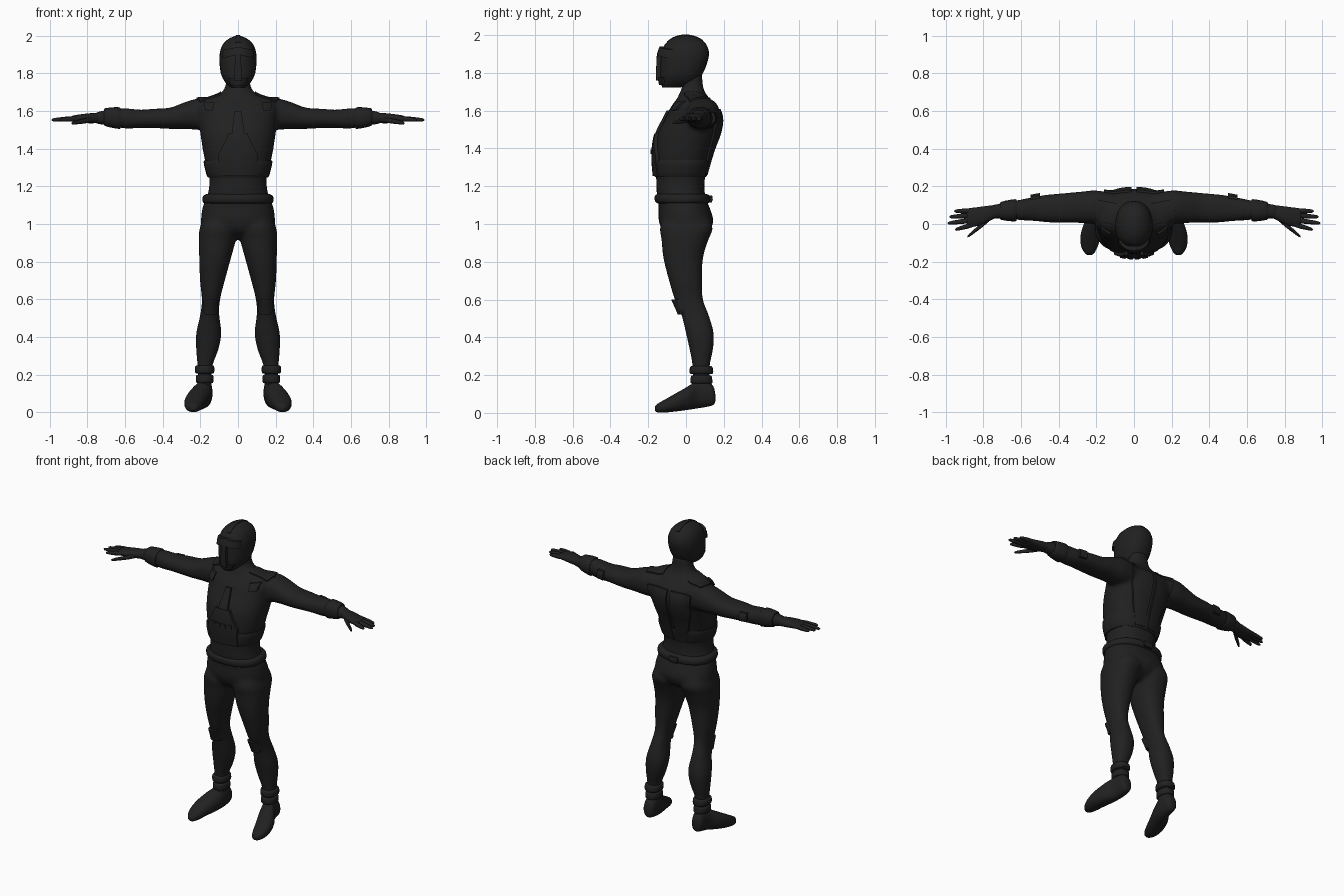
import bpy, bmesh, math
from mathutils import Vector
from mathutils.bvhtree import BVHTree

if "Cube" in bpy.data.objects:
    bpy.data.objects.remove(bpy.data.objects["Cube"])

COLOR = (0.015, 0.015, 0.015, 1)
suit = bpy.data.materials.new("charcoal_suit")
suit.use_nodes = True
suit.diffuse_color = COLOR
suit.node_tree.nodes["Principled BSDF"].inputs["Base Color"].default_value = COLOR


def finish(name, bm, angle=40):
    """Turn a bmesh into a smooth-shaded object."""
    bmesh.ops.recalc_face_normals(bm, faces=bm.faces)
    mesh = bpy.data.meshes.new(name)
    bm.to_mesh(mesh)
    bm.free()
    mesh.materials.append(suit)
    obj = bpy.data.objects.new(name, mesh)
    bpy.context.collection.objects.link(obj)
    bpy.ops.object.select_all(action='DESELECT')
    obj.select_set(True)
    bpy.context.view_layer.objects.active = obj
    bpy.ops.object.shade_smooth_by_angle(angle=math.radians(angle))
    return obj


def smooth_rings(rings, steps):
    """Catmull-Rom interpolation between the given rings."""
    out = []
    for i in range(len(rings) - 1):
        quad = [rings[max(i - 1, 0)], rings[i], rings[i + 1],
                rings[min(i + 2, len(rings) - 1)]]
        for s in range(steps):
            t = s / steps
            out.append([b + t / 2 * (c - a + t * (2 * a - 5 * b + 4 * c - d
                        + t * (3 * (b - c) + d - a))) for a, b, c, d in zip(*quad)])
    return out + [rings[-1]]


def loft(bm, axis, rings, side=1, steps=3, sides=28, power=0.88):
    """Rings are (position, low, high, low, high) across the other two axes."""
    def rounded(v):
        return math.copysign(abs(v) ** power, v)
    loops = []
    for pos, a0, a1, b0, b1 in smooth_rings(rings, steps):
        loop = []
        for k in range(sides):
            ang = math.tau * k / sides
            a = (a0 + a1) / 2 + (a1 - a0) / 2 * rounded(math.cos(ang))
            b = (b0 + b1) / 2 + (b1 - b0) / 2 * rounded(math.sin(ang))
            x, y, z = {'x': (pos, a, b), 'y': (a, pos, b), 'z': (a, b, pos)}[axis]
            loop.append(bm.verts.new((x * side, y, z)))
        loops.append(loop)
    for low, high in zip(loops, loops[1:]):
        for k in range(sides):
            n = (k + 1) % sides
            bm.faces.new((low[k], low[n], high[n], high[k]))
    bm.faces.new(loops[0])
    bm.faces.new(loops[-1])


def centred(rows):
    return [(z, -w, w, y0, y1) for z, w, y0, y1 in rows]


def lofted(name, axis, rings, side=1, steps=3):
    bm = bmesh.new()
    loft(bm, axis, rings, side, steps)
    return finish(name, bm)


def surface_of(obj):
    return BVHTree.FromObject(obj, bpy.context.evaluated_depsgraph_get())


VIEWS = {'front': (lambda u, v: Vector((u, -1, v)), Vector((0, 1, 0))),
         'back': (lambda u, v: Vector((u, 1, v)), Vector((0, -1, 0))),
         'top': (lambda u, v: Vector((u, v, 3)), Vector((0, 0, -1)))}


def plate(name, target, view, outline, thick, side=1, cell=0.016):
    """Drape a flat outline onto a surface and thicken it outward."""
    place, ray = VIEWS[view]
    bm = bmesh.new()
    bm.faces.new([bm.verts.new((u * side, v, 0)) for u, v in outline])
    for axis in (0, 1):
        values = [p[axis] * (side if axis == 0 else 1) for p in outline]
        normal = Vector((1 - axis, axis, 0))
        cuts = int((max(values) - min(values)) / cell)
        for i in range(1, cuts + 1):
            bmesh.ops.bisect_plane(bm, geom=bm.verts[:] + bm.edges[:] + bm.faces[:],
                                   plane_co=normal * (min(values) + i * cell),
                                   plane_no=normal)
    missed = []
    for vert in bm.verts:
        hit = target.ray_cast(place(vert.co.x, vert.co.y), ray)[0]
        if hit is None:
            missed.append(vert)
        else:
            vert.co = hit + ray * 0.004
    bmesh.ops.delete(bm, geom=missed, context='VERTS')
    new = bmesh.ops.extrude_face_region(bm, geom=bm.faces[:])["geom"]
    for item in new:
        if isinstance(item, bmesh.types.BMVert):
            item.co -= ray * (thick + 0.004)
    return finish(name, bm, 35)


def box(u0, u1, v0, v1):
    return [(u0, v0), (u1, v0), (u1, v1), (u0, v1)]


# Body: torso, arms and legs fused into one skin
TORSO = centred([
    (.92, .06, -.06, .06), (.96, .18, -.12, .12), (1.02, .197, -.145, .145),
    (1.1, .185, -.145, .12), (1.16, .16, -.155, .1), (1.24, .152, -.158, .1),
    (1.32, .172, -.165, .12), (1.4, .188, -.165, .145), (1.48, .2, -.15, .175),
    (1.56, .21, -.11, .187), (1.62, .215, -.08, .165), (1.66, .18, -.05, .13),
    (1.69, .1, -.035, .105), (1.73, .068, -.02, .09), (1.8, .06, -.02, .085)])
ARM = [(.08, 0, .16, 1.5, 1.66), (.2, 0, .178, 1.5, 1.668), (.28, .005, .172, 1.505, 1.648),
       (.36, .008, .165, 1.505, 1.618), (.45, .008, .157, 1.51, 1.612),
       (.52, .015, .147, 1.51, 1.607), (.6, .02, .13, 1.507, 1.615),
       (.68, .03, .115, 1.522, 1.61), (.76, .025, .1, 1.533, 1.592)]
LEG = [(1.06, .02, .17, -.11, .11), (.98, 0, .203, -.138, .142), (.92, .01, .208, -.13, .12),
       (.82, .037, .206, -.12, .09), (.7, .07, .202, -.09, .085), (.6, .095, .192, -.06, .09),
       (.52, .1, .2, -.025, .12), (.42, .088, .222, 0, .147), (.33, .105, .222, .02, .142),
       (.24, .137, .215, .035, .125), (.12, .14, .212, .03, .135)]
bm = bmesh.new()
loft(bm, 'z', TORSO)
for s in (1, -1):
    loft(bm, 'x', ARM, s)
    loft(bm, 'z', LEG, s)
body = finish("body", bm)
remesh = body.modifiers.new("fuse", 'REMESH')
remesh.mode = 'VOXEL'
remesh.voxel_size = 0.011
remesh.use_smooth_shade = True
relax = body.modifiers.new("relax", 'SMOOTH')
relax.factor = 0.5
relax.iterations = 5
skin = surface_of(body)

# Helmet shell
helmet = lofted("helmet", 'z', centred([
    (1.722, .035, -.125, -.03), (1.75, .066, -.135, .055), (1.79, .088, -.138, .085),
    (1.84, .097, -.136, .108), (1.9, .098, -.132, .122), (1.95, .083, -.112, .108),
    (1.98, .055, -.078, .075), (1.995, .025, -.04, .035), (2, .004, -.01, .005)]))
shell = surface_of(helmet)
plate("brow_visor", shell, 'front',
      [(-.085, 1.88), (0, 1.9), (.085, 1.88), (.08, 1.925), (0, 1.94), (-.08, 1.925)], .022)
plate("nose_ridge", shell, 'front',
      [(-.022, 1.76), (.022, 1.76), (.014, 1.9), (-.014, 1.9)], .022)
plate("helmet_crest", shell, 'top', box(-.012, .012, -.1, .09), .004)
plate("chin_guard", shell, 'front',
      [(-.04, 1.735), (.04, 1.735), (.055, 1.775), (-.055, 1.775)], .012)

# Waist belt and vest hem
lofted("belt", 'z', centred([(1.108, .17, -.145, .11), (1.118, .187, -.163, .128),
                             (1.148, .186, -.165, .127), (1.16, .165, -.15, .105)]))
lofted("vest_hem", 'z', centred([(1.25, .15, -.155, .1), (1.255, .165, -.168, .11),
                                 (1.33, .183, -.174, .13), (1.337, .17, -.16, .12)]))
plate("belt_clip", surface_of(bpy.data.objects["belt"]), 'back', box(-.03, .03, 1.115, 1.15), .012)

# Chest panel with its stem and row of small pouches
plate("chest_panel", skin, 'front',
      [(-.1, 1.255), (.1, 1.255), (.105, 1.37), (.05, 1.48), (-.05, 1.48), (-.105, 1.37)], .018)
plate("chest_stem", skin, 'front',
      [(-.035, 1.47), (.035, 1.47), (.018, 1.6), (-.018, 1.6)], .014)
for i in range(4):
    left = -.075 + i * .04
    plate("chest_pouch", skin, 'front', box(left, left + .03, 1.37, 1.395), .023)

for s, tag in ((1, "left_"), (-1, "right_")):
    # Harness pieces on the shoulders and back
    plate(tag + "back_panel", skin, 'back',
          [(.012, 1.26), (.075, 1.26), (.14, 1.5), (.16, 1.61), (.012, 1.61)], .012, s)
    plate(tag + "shoulder_yoke", skin, 'top',
          [(.09, -.01), (.2, .02), (.22, .07), (.2, .13), (.09, .11)], .008, s)
    plate(tag + "strap_end", skin, 'front',
          [(.135, 1.6), (.175, 1.605), (.18, 1.65), (.125, 1.645)], .014, s)

    # Arm guards
    lofted(tag + "wrist_guard", 'x', [
        (.625, .03, .12, 1.52, 1.6), (.63, .014, .132, 1.505, 1.62),
        (.705, .022, .118, 1.52, 1.615), (.71, .04, .1, 1.535, 1.6)], s)
    plate(tag + "elbow_pad", skin, 'back', box(.5, .55, 1.535, 1.59), .016, s)

    # Hand with four fingers and a thumb
    bm = bmesh.new()
    loft(bm, 'x', [(.74, .03, .1, 1.536, 1.59), (.79, .005, .095, 1.535, 1.588),
                   (.84, -.012, .088, 1.538, 1.582), (.88, -.008, .083, 1.543, 1.575),
                   (.89, .01, .07, 1.55, 1.565)], s)
    digits = [(.86, .07, .955, .068), (.86, .046, .98, .038), (.86, .02, .99, .004),
              (.85, -.002, .95, -.03), (.77, .025, .885, -.068)]
    for x0, y0, x1, y1 in digits:
        z0, z1 = (1.56, 1.553) if x0 > .8 else (1.555, 1.535)
        path = []
        for t, r in ((0, .012), (.3, .0135), (.7, .011), (.93, .008), (1, .002)):
            y, z = y0 + (y1 - y0) * t, z0 + (z1 - z0) * t
            path.append((x0 + (x1 - x0) * t, y - r, y + r, z - r, z + r))
        loft(bm, 'x', path, s, 2, 12)
    finish(tag + "hand", bm)

    # Knee pad, ankle straps and splayed boot
    plate(tag + "knee_pad", skin, 'front',
          [(.115, .52), (.175, .52), (.188, .55), (.182, .6), (.108, .6), (.104, .55)], .02, s)
    for low, grow in ((.155, .006), (.205, .01)):
        lofted(tag + "ankle_strap", 'z', [
            (low, .14, .212, .035, .13),
            (low + .006, .137 - grow, .217 + grow, .03 - grow, .134 + grow),
            (low + .038, .137 - grow, .217 + grow, .032 - grow, .13 + grow),
            (low + .044, .14, .212, .037, .126)], s)
    lofted(tag + "boot", 'y', [
        (.155, .165, .19, .06, .1), (.145, .145, .21, .042, .14), (.11, .136, .218, .032, .175),
        (.06, .138, .228, .024, .17), (.01, .147, .262, .016, .14), (-.06, .172, .284, .007, .1),
        (-.12, .193, .28, .001, .066), (-.153, .21, .262, .003, .047),
        (-.165, .225, .248, .012, .032)], s)
